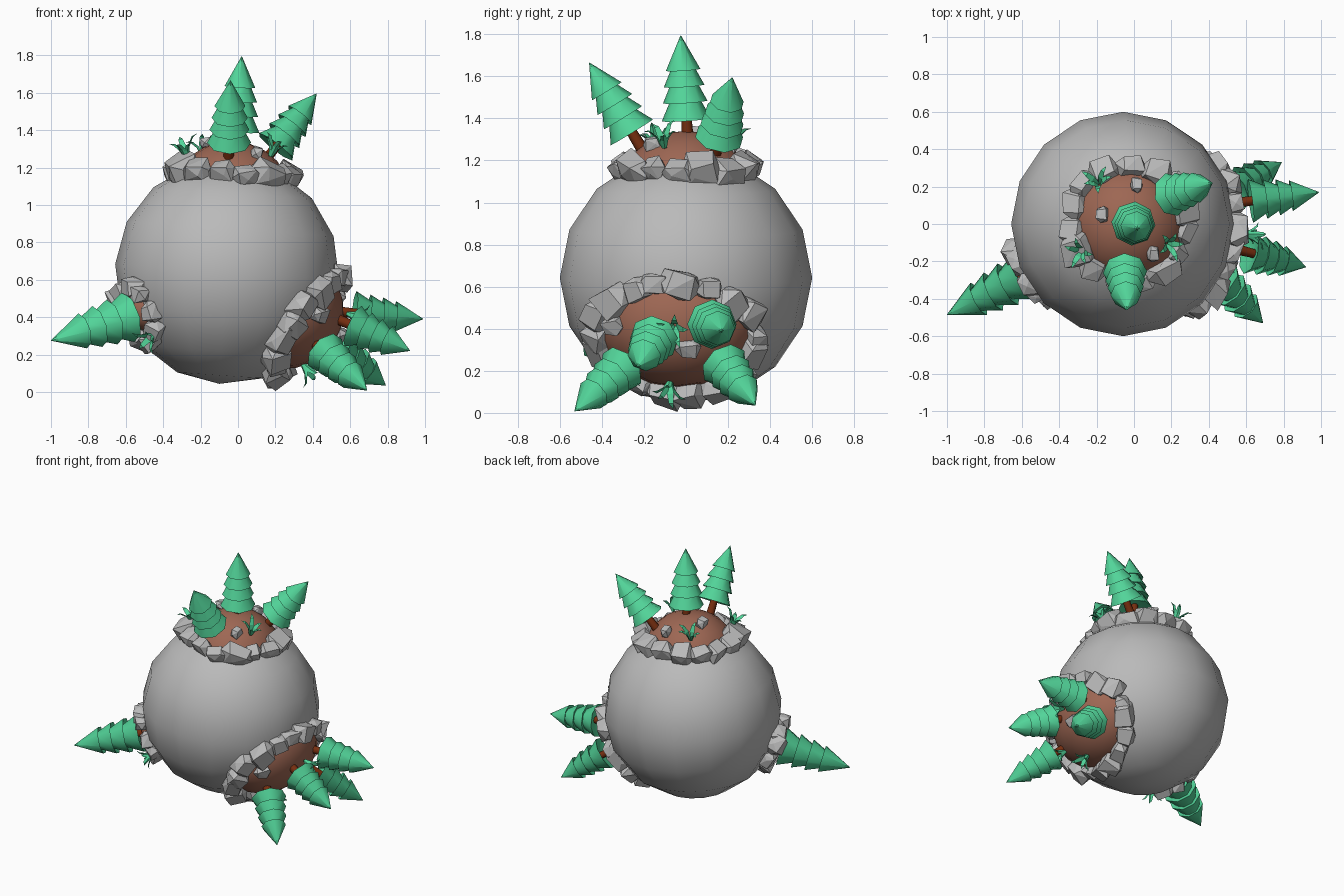
import bpy, bmesh, math, random
from mathutils import Vector, Matrix

if "Cube" in bpy.data.objects:
    bpy.data.objects.remove(bpy.data.objects["Cube"])

random.seed(7)
CENTRE = Vector((-0.058, 0, 0.642))
RADIUS = 0.6


def material(name, rgb):
    m = bpy.data.materials.new(name)
    m.diffuse_color = (*rgb, 1)
    m.use_nodes = True
    m.node_tree.nodes["Principled BSDF"].inputs["Base Color"].default_value = m.diffuse_color
    return m


STONE = material("stone grey", (0.49, 0.49, 0.49))
LEAF = material("leaf green", (0.085, 0.66, 0.32))
SOIL = material("soil brown", (0.34, 0.135, 0.087))
BARK = material("bark brown", (0.18, 0.027, 0.005))


def finish(bm, name, mat, angle=None):
    me = bpy.data.meshes.new(name)
    bmesh.ops.recalc_face_normals(bm, faces=bm.faces)
    bm.to_mesh(me)
    bm.free()
    ob = bpy.data.objects.new(name, me)
    bpy.context.collection.objects.link(ob)
    me.materials.append(mat)
    if angle:
        bpy.ops.object.select_all(action='DESELECT')
        ob.select_set(True)
        bpy.context.view_layer.objects.active = ob
        bpy.ops.object.shade_smooth_by_angle(angle=math.radians(angle))
    return ob


def frame(origin, axis):
    """Matrix whose local z points along axis."""
    return Matrix.Translation(origin) @ Vector(axis).to_track_quat('Z', 'Y').to_matrix().to_4x4()


def tangents(d):
    """Horizontal and upward directions across a patch that faces d."""
    side = Vector((0, 1, 0)) if abs(d.z) > 0.9 else Vector((0, 0, 1)).cross(d)
    side = (side - d * side.dot(d)).normalized()
    return side, d.cross(side).normalized()


def lathe(bm, profile, sides, mat):
    """Revolve (radius, height) points and cap both ends."""
    rings = []
    for r, z in profile:
        rings.append([bm.verts.new(mat @ Vector((r * math.cos(2 * math.pi * i / sides),
                                                 r * math.sin(2 * math.pi * i / sides), z)))
                      for i in range(sides)])
    for a, b in zip(rings, rings[1:]):
        for i in range(sides):
            j = (i + 1) % sides
            bm.faces.new((a[i], a[j], b[j], b[i]))
    bm.faces.new(rings[0])
    bm.faces.new(rings[-1])


def add_rock(bm, place, size):
    """Chunky faceted stone: hull of a jittered box with cut corners."""
    pts = []
    for sx in (-1, 1):
        for sy in (-1, 1):
            for sz in (-1, 1):
                k = random.uniform(0.55, 0.9) * (0.8 if sz > 0 else 1)
                p = Vector((sx * k * size[0], sy * random.uniform(0.6, 0.95) * size[1],
                            sz * random.uniform(0.6, 0.95) * size[2]))
                pts.append(bm.verts.new(place @ p))
    for s in (-1, 1):
        pts.append(bm.verts.new(place @ Vector((s * size[0], random.uniform(-.4, .4) * size[1], 0))))
        pts.append(bm.verts.new(place @ Vector((random.uniform(-.4, .4) * size[0], s * size[1], 0))))
    out = bmesh.ops.convex_hull(bm, input=pts)
    junk = {v for v in out["geom_interior"] + out["geom_unused"] if isinstance(v, bmesh.types.BMVert)}
    bmesh.ops.delete(bm, geom=list(junk), context='VERTS')


# Planet body
bm = bmesh.new()
bmesh.ops.create_uvsphere(bm, u_segments=16, v_segments=8, radius=RADIUS,
                          matrix=Matrix.Translation(CENTRE) @ Matrix.Rotation(math.radians(4), 4, 'Y'))
finish(bm, "planet_body", STONE, 60)


# Soil mound with a ring of rocks
def patch(name, d, side_r, up_r, count, rock, height, ring=0.93):
    d = Vector(d).normalized()
    side, up = tangents(d)
    basis = Matrix((side, up, d)).transposed().to_4x4()
    depth = 0.31
    bm = bmesh.new()
    place = Matrix.Translation(CENTRE + d * (height - depth)) @ basis
    bmesh.ops.create_uvsphere(bm, u_segments=16, v_segments=12, radius=1,
                              matrix=place @ Matrix.Diagonal((side_r, up_r, depth, 1)))
    finish(bm, name + "_soil_mound", SOIL, 60)
    bm = bmesh.new()
    for i in range(count):
        a = 2 * math.pi * (i + random.uniform(-.2, .2)) / count
        off = (side * math.cos(a) * side_r + up * math.sin(a) * up_r) * ring * random.uniform(.97, 1.04)
        n = (d * math.sqrt(RADIUS ** 2 - off.length_squared) + off).normalized()
        along = (up * math.cos(a) * up_r - side * math.sin(a) * side_r)
        along = (along - n * along.dot(n)).normalized()
        turn = Matrix((along, n.cross(along), n)).transposed().to_4x4()
        turn = turn @ Matrix.Rotation(random.uniform(-.3, .3), 4, 'Z') \
            @ Matrix.Rotation(random.uniform(-.25, .25), 4, 'Y')
        s = rock * random.uniform(0.8, 1.22)
        add_rock(bm, Matrix.Translation(CENTRE + n * (RADIUS + 0.012)) @ turn,
                 (s * random.uniform(1.05, 1.35), s * random.uniform(.75, 1.0), s * random.uniform(.75, 1.05)))
    bmesh.ops.dissolve_limit(bm, angle_limit=math.radians(12), verts=bm.verts, edges=bm.edges)
    finish(bm, name + "_rock_ring", STONE)


patch("top", (0.06, 0, 1), 0.325, 0.325, 15, 0.075, 0.70)
patch("right", (0.83, -0.10, -0.55), 0.39, 0.315, 18, 0.069, 0.685, 0.95)
patch("left", (-0.80, -0.43, -0.37), 0.17, 0.17, 9, 0.06, 0.645, 0.9)


# Pine trees: trunk plus stacked skirts
def tree(i, base, tip, girth=0.118, start=0.22):
    base, tip = Vector(base), Vector(tip)
    length = (tip - base).length
    m = frame(base, tip - base)
    bm = bmesh.new()
    lathe(bm, [(0.032, -0.08), (0.022, length * 0.4)], 8, m)
    finish(bm, f"tree_trunk_{i}", BARK, 50)
    bm = bmesh.new()
    z0, h = length * start, length * (1 - start)
    levels = [(1.0, 0.0), (0.90, 0.21), (0.82, 0.40), (0.70, 0.59)]
    prof = [(0.02, z0 + 0.03)]
    for k, (r, t) in enumerate(levels):
        prof.append((girth * r, z0 + h * t))
        if k < 3:
            prof.append((girth * levels[k + 1][0] * 0.66, z0 + h * (levels[k + 1][1] + 0.03)))
    prof.append((0.001, length))
    lathe(bm, prof, 8, m)
    finish(bm, f"tree_foliage_{i}", LEAF, 50)


TREES = [
    ((-0.01, 0.01, 1.28), (0.02, -0.025, 1.795)),
    ((-0.05, -0.20, 1.24), (-0.04, -0.46, 1.665)),
    ((0.14, 0.14, 1.23), (0.42, 0.22, 1.595)),
    ((0.52, 0.11, 0.43), (0.99, 0.17, 0.39)),
    ((0.53, -0.13, 0.39), (0.92, -0.23, 0.22)),
    ((0.46, 0.14, 0.28), (0.79, 0.33, 0.035)),
    ((0.40, -0.24, 0.27), (0.69, -0.53, 0.008)),
]
for i, (b, t) in enumerate(TREES):
    tree(i + 1, b, t)
tree(8, (-0.49, -0.23, 0.43), (-1.0, -0.485, 0.275), 0.138, 0.19)


def on_mound(p, height):
    """Push a rough location to a given distance from the planet centre."""
    n = (Vector(p) - CENTRE).normalized()
    return CENTRE + n * height, n


# Loose stones on the soil
bm = bmesh.new()
for p, h in [((0.01, 0.20, 1.25), .67), ((-0.17, 0.05, 1.32), .70), ((0.10, -0.16, 1.28), .68),
             ((0.44, -0.35, 0.41), .655), ((0.55, 0.01, 0.30), .695)]:
    q, n = on_mound(p, h)
    side, up = tangents(n)
    big = 1.4 if p[2] < 1 else 1
    add_rock(bm, Matrix.Translation(q) @ Matrix((side, up, n)).transposed().to_4x4(),
             (0.045 * big, 0.032 * big, 0.034))
finish(bm, "loose_stones", STONE)

# Grass tufts made of bent blades
bm = bmesh.new()
for p, h in [((-0.26, -0.13, 1.22), .66), ((0.17, -0.10, 1.25), .67), ((-0.18, 0.20, 1.24), .67),
             ((0.55, -0.05, 0.43), .68), ((0.37, -0.08, 0.12), .64), ((0.42, -0.25, 0.22), .66),
             ((-0.46, -0.36, 0.30), .61)]:
    q, n = on_mound(p, h)
    m = frame(q, n)
    for k in range(5):
        turn = m @ Matrix.Rotation(k * 1.257 + random.uniform(-.3, .3), 4, 'Z')
        tall = random.uniform(0.8, 1.25)
        rows = [(0.005, 0.0, 0.009), (0.022, 0.05, 0.017), (0.048, 0.082, 0.012)]
        prev = None
        for x, z, w in rows:
            row = [bm.verts.new(turn @ Vector((x * tall, s * w, z * tall))) for s in (-1, 1)]
            row.append(bm.verts.new(turn @ Vector((x * tall + 0.006, 0, z * tall - 0.004))))
            if prev:
                for a in range(3):
                    b = (a + 1) % 3
                    bm.faces.new((prev[a], prev[b], row[b], row[a]))
            prev = row
        end = bm.verts.new(turn @ Vector((0.076 * tall, 0, 0.088 * tall)))
        for a in range(3):
            bm.faces.new((prev[a], prev[(a + 1) % 3], end))
finish(bm, "grass_tufts", LEAF)
